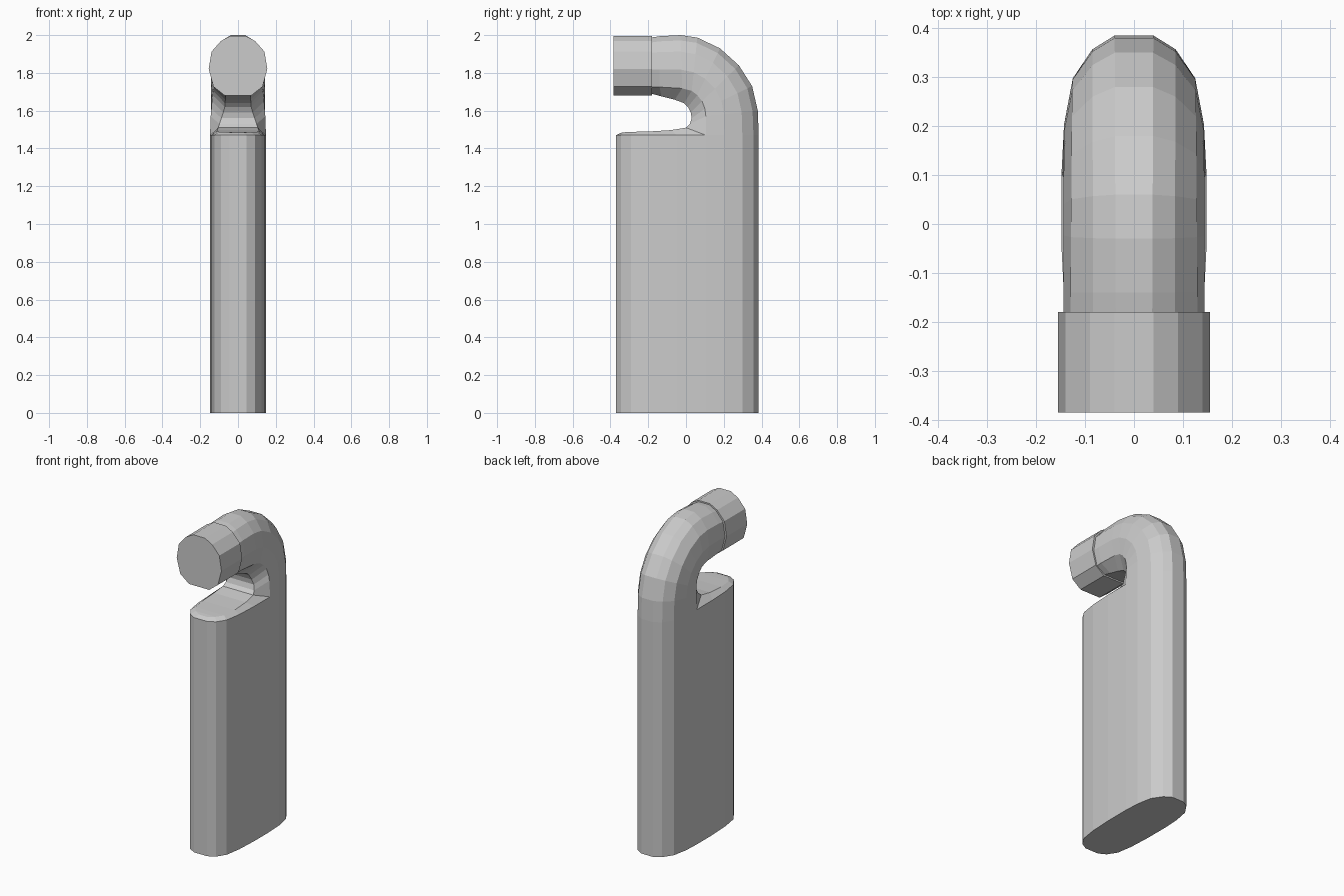
import bpy, bmesh

if "Cube" in bpy.data.objects:
    bpy.data.objects.remove(bpy.data.objects["Cube"])


def loft(bm, rows):
    """Bridge rows of points (right half), and mirror them across x."""
    for s in (1, -1):
        vs = [[bm.verts.new((s * x, y, z)) for x, y, z in row] for row in rows]
        for a, b in zip(vs, vs[1:]):
            for i in range(len(a) - 1):
                bm.faces.new((a[i], a[i + 1], b[i + 1], b[i]))


def finish(bm, name):
    bmesh.ops.remove_doubles(bm, verts=bm.verts, dist=0.0005)
    bmesh.ops.dissolve_degenerate(bm, edges=bm.edges, dist=0.0001)
    bmesh.ops.holes_fill(bm, edges=bm.edges, sides=0)
    bmesh.ops.recalc_face_normals(bm, faces=bm.faces)
    mesh = bpy.data.meshes.new(name)
    bm.to_mesh(mesh)
    bm.free()
    ob = bpy.data.objects.new(name, mesh)
    bpy.context.collection.objects.link(ob)
    return ob


# Cross-section widths (side edge to outer crest) and their depth fractions
CAP_X = (0.13, 0.155, 0.14, 0.09, 0.04, 0)
BASE_X = (0.148, 0.143, 0.125, 0.085, 0.04, 0)
DEPTH = (0, 0.35, 0.69, 0.90, 1, 1)


def section(inner, edge, outer, w, k, scale=1.0):
    """Half ring: inner face, side edge, then rounded outer side."""
    row = [(0, *inner), (w, *inner)]
    for xc, xb, t in zip(CAP_X, BASE_X, DEPTH):
        x = xc * scale * (1 - k) + xb * k
        row.append((x, edge[0] + (outer[0] - edge[0]) * t,
                    edge[1] + (outer[1] - edge[1]) * t))
    return row


# Hooked neck stations: inner face, side edge, outer crest, inner half width
stations = [
    ((-0.185, 1.69), (-0.185, 1.725), (-0.185, 1.987), 0.065),
    ((-0.13, 1.676), (-0.14, 1.725), (-0.14, 1.994), 0.065),
    ((-0.06, 1.658), (-0.02, 1.718), (-0.03, 2.0), 0.067),
    ((-0.01, 1.640), (0.03, 1.705), (0.06, 1.987), 0.069),
    ((0.010, 1.620), (0.06, 1.682), (0.18, 1.93), 0.070),
    ((0.025, 1.590), (0.085, 1.65), (0.28, 1.84), 0.078),
    ((0.030, 1.560), (0.10, 1.61), (0.35, 1.73), 0.088),
    ((0.020, 1.530), (0.105, 1.57), (0.38, 1.60), 0.098),
    ((0.000, 1.510), (0.105, 1.47), (0.385, 1.47), 0.105),
]
n = len(stations) - 1
neck = [section(i, e, o, w, j / n, 0.93)
        for j, (i, e, o, w) in enumerate(stations)]

# Shoulder: rim of the body, paired with the raised top surface
rim = [(0.148, 0.105), (0.148, -0.05), (0.141, -0.19), (0.125, -0.29),
       (0.09, -0.345), (0.045, -0.37), (0, -0.37)]
crown = [(0.105, 0, 1.51), (0.11, -0.08, 1.497), (0.11, -0.19, 1.490),
         (0.10, -0.28, 1.488), (0.068, -0.32, 1.486), (0.03, -0.343, 1.483),
         (0, -0.343, 1.483)]

bm = bmesh.new()
loft(bm, neck)
loft(bm, [[(0, c[1], c[2]), c, (*r, 1.47)] for r, c in zip(rim, crown)])
# Straight oval body wall
oval = rim[::-1] + [p[:2] for p in neck[-1][3:]]
loft(bm, [[(x, y, z) for x, y in oval] for z in (0, 1.47)])
finish(bm, "body_with_hooked_neck")

# Wider end cap
bm = bmesh.new()
loft(bm, [section((y, 1.68), (y, 1.727), (y, 1.996), 0.07, 0)
          for y in (-0.385, -0.18)])
finish(bm, "end_cap")
